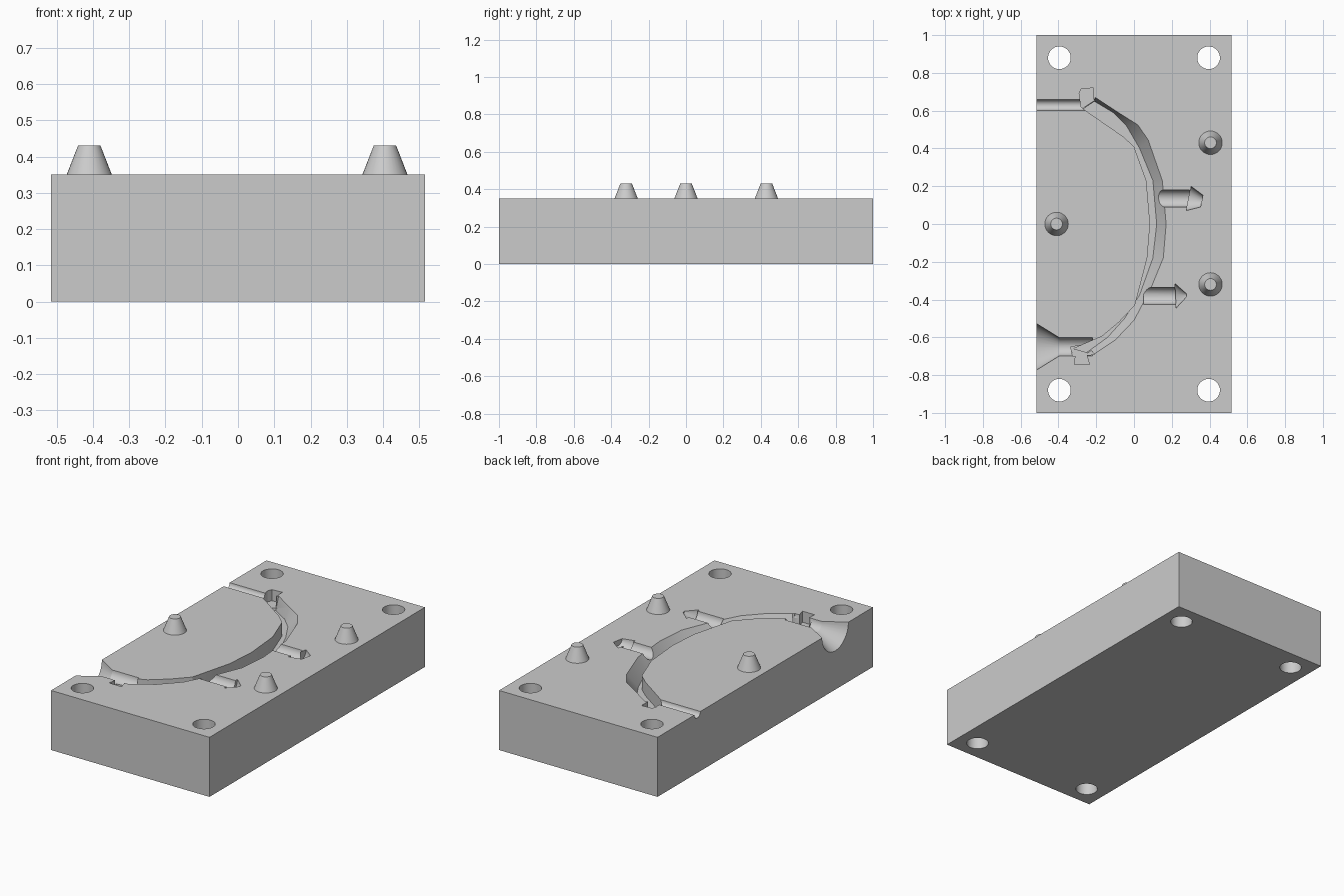
import bpy, bmesh, math
from mathutils import Matrix, Vector

default = bpy.data.objects.get("Cube")
if default:
    bpy.data.objects.remove(default, do_unlink=True)

TOP = 0.35
FLOOR = 0.27

grey = bpy.data.materials.new("mould_grey")
grey.use_nodes = True
grey.diffuse_color = (0.6, 0.6, 0.6, 1)
grey.node_tree.nodes["Principled BSDF"].inputs["Base Color"].default_value = (0.6, 0.6, 0.6, 1)


def finish(name, bm):
    bmesh.ops.recalc_face_normals(bm, faces=bm.faces[:])
    mesh = bpy.data.meshes.new(name)
    bm.to_mesh(mesh)
    bm.free()
    obj = bpy.data.objects.new(name, mesh)
    bpy.context.collection.objects.link(obj)
    mesh.materials.append(grey)
    return obj


def loft(name, rings):
    """Closed solid through matching rings of points."""
    bm = bmesh.new()
    vs = [[bm.verts.new(p) for p in ring] for ring in rings]
    n = len(vs[0])
    for a, b in zip(vs, vs[1:]):
        for i in range(n):
            j = (i + 1) % n
            bm.faces.new((a[i], a[j], b[j], b[i]))
    bm.faces.new(vs[0])
    bm.faces.new(vs[-1])
    return finish(name, bm)


def turned(name, profile, origin, axis="Z", tilt=0.0, sides=32):
    """Solid of revolution from (distance, radius) pairs."""
    turn = Matrix.Rotation(tilt, 3, "Z")
    rings = []
    for d, r in profile:
        ring = []
        for k in range(sides):
            a = math.tau * k / sides
            u, v = r * math.cos(a), r * math.sin(a)
            p = Vector((u, v, d)) if axis == "Z" else turn @ Vector((d, u, v))
            ring.append(p + Vector(origin))
        rings.append(ring)
    return loft(name, rings)


def prism(name, outline, z0, z1):
    return loft(name, [[(x, y, z) for x, y in outline] for z in (z0, z1)])


def smooth(obj):
    bpy.ops.object.select_all(action="DESELECT")
    obj.select_set(True)
    bpy.context.view_layer.objects.active = obj
    bpy.ops.object.shade_smooth_by_angle(angle=math.radians(25))


# Solid block
block = prism("mould_block", [(-0.515, -1), (0.515, -1), (0.515, 1), (-0.515, 1)], 0, TOP)
cutters = []

# Bolt holes through the corners
for x in (-0.395, 0.395):
    for y in (-0.88, 0.88):
        cutters.append(turned("bolt_hole_cutter", [(-0.1, 0.06), (0.5, 0.06)], (x, y, 0)))

# Curved cavity: inner wall, floor edge and sloping outer rim
inner = [(-.27, .61), (-.14, .52), (-.06, .465), (0, .41), (.065, .23), (.085, 0),
         (.07, -.18), (.005, -.43), (-.08, -.52), (-.17, -.595), (-.32, -.66)]
floor = [(-.21, .65), (-.11, .59), (-.04, .52), (.03, .4), (.1, .23), (.12, 0),
         (.1, -.18), (.03, -.375), (-.05, -.5), (-.14, -.6), (-.25, -.68)]
rim = [(-.205, .67), (-.075, .585), (.02, .525), (.075, .445), (.15, .23), (.17, 0),
       (.155, -.18), (.085, -.35), (0, -.51), (-.1, -.615), (-.22, -.695)]
rings = [[(*i, 0.4), (*i, FLOOR), (*f, FLOOR), (*r, TOP), (*r, 0.4)]
         for i, f, r in zip(inner, floor, rim)]
cutters.append(loft("cavity_cutter", rings))

# Lips at the two cavity ends
cutters.append(prism("back_lip_cutter", [(-.29, .69), (-.28, .715), (-.215, .72), (-.215, .66),
                                         (-.2, .65), (-.25, .6), (-.28, .62)], 0.285, 0.4))
cutters.append(prism("front_lip_cutter", [(-.335, -.65), (-.325, -.7), (-.31, -.7), (-.315, -.745),
                                          (-.235, -.745), (-.25, -.695), (-.21, -.69), (-.25, -.64)],
                     0.285, 0.4))

# Pouring funnel and air vent
cutters.append(turned("funnel_cutter", [(-0.555, 0.147), (-0.395, 0.048), (-0.22, 0.048)],
                      (0, -0.65, TOP), "X"))
cutters.append(turned("vent_cutter", [(-0.6, 0.028), (-0.23, 0.028)], (0, 0.63, TOP), "X"))

# Barbed side pockets
for x0, x1, y, tip, length, tilt in ((0.11, 0.295, 0.135, 0.032, 0.07, -0.2),
                                     (0.05, 0.225, -0.38, 0.008, 0.058, 0.05)):
    cutters.append(turned("pocket_cutter", [(x0, 0.045), (x1, 0.045)], (0, y, TOP), "X"))
    cutters.append(turned("barb_cutter", [(0, 0.065), (length, tip)],
                          (x1 - 0.005, y, TOP), "X", tilt))

for cutter in cutters:
    cutter.hide_render = True
    mod = block.modifiers.new("cut", "BOOLEAN")
    mod.operation = "DIFFERENCE"
    mod.solver = "EXACT"
    mod.object = cutter
    bpy.context.view_layer.objects.active = block
    bpy.ops.object.modifier_apply(modifier=mod.name)
    bpy.data.objects.remove(cutter, do_unlink=True)
smooth(block)

# Tapered locating pegs
for name, x, y in (("right_peg", -0.41, 0), ("left_back_peg", 0.405, 0.43),
                   ("left_front_peg", 0.405, -0.32)):
    smooth(turned(name, [(-0.002, 0.063), (0.08, 0.031)], (x, y, TOP)))
